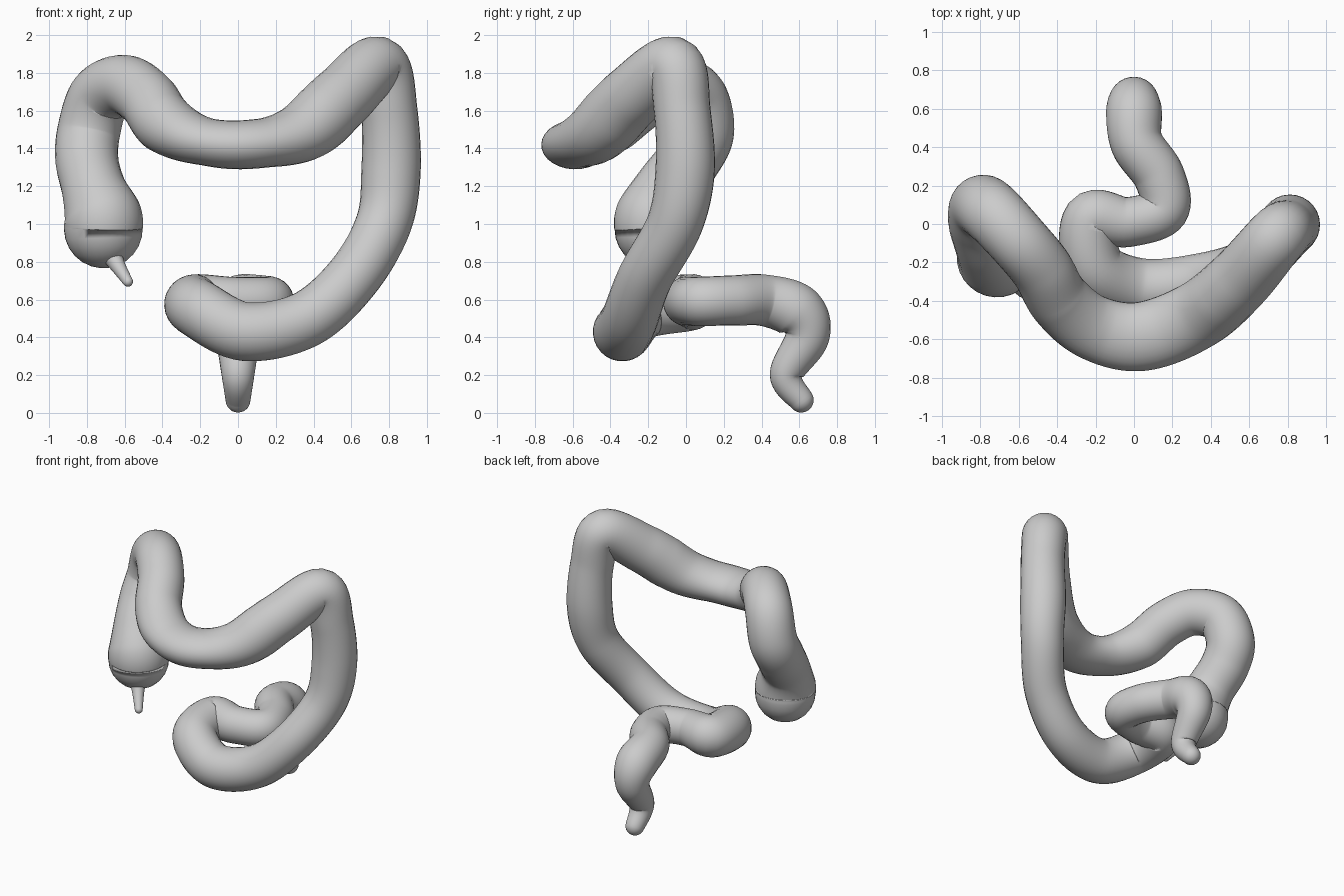
import bpy, bmesh, math
from mathutils import Vector

if "Cube" in bpy.data.objects:
    bpy.data.objects.remove(bpy.data.objects["Cube"])

SIDES, STEPS = 28, 10


def spline(pts):
    """Catmull-Rom through tuples of x, y, z, radius"""
    P = [pts[0]] + list(pts) + [pts[-1]]
    out = []
    for i in range(1, len(P) - 2):
        for s in range(STEPS):
            t = s / STEPS
            out.append([0.5 * (2 * b + (c - a) * t + (2 * a - 5 * b + 4 * c - d) * t * t
                               + (3 * b - a - 3 * c + d) * t ** 3)
                        for a, b, c, d in zip(*P[i - 1:i + 3])])
    return out + [list(pts[-1])]


def cap(end, direction):
    """Rounded end: shrinking rings pushed along direction"""
    rings = []
    for k in range(1, 7):
        a = math.radians(14 * k)
        p = Vector(end[:3]) + direction * end[3] * math.sin(a)
        rings.append([*p, end[3] * math.cos(a)])
    return rings


def tube(name, pts):
    path = spline(pts)
    pos = [Vector(p[:3]) for p in path]
    path = (cap(path[0], (pos[0] - pos[1]).normalized())[::-1] + path
            + cap(path[-1], (pos[-1] - pos[-2]).normalized()))
    pos = [Vector(p[:3]) for p in path]
    bm = bmesh.new()
    rings, u = [], Vector((0.3, 1, 0.1))
    for i, p in enumerate(pos):
        t = (pos[min(i + 1, len(pos) - 1)] - pos[max(i - 1, 0)]).normalized()
        u = (u - t * u.dot(t)).normalized()
        v = t.cross(u)
        # the sagging front part is flattened vertically
        squash = 1 - 0.28 * min(1, max(0, (-0.39 - p.y) / 0.17))
        ring = []
        for k in range(SIDES):
            a = math.tau * k / SIDES
            off = (u * math.cos(a) + v * math.sin(a)) * path[i][3]
            off.z *= squash
            ring.append(bm.verts.new(p + off))
        rings.append(ring)
    for A, B in zip(rings, rings[1:]):
        for k in range(SIDES):
            n = (k + 1) % SIDES
            bm.faces.new((A[k], A[n], B[n], B[k]))
    bm.faces.new(rings[0][::-1])
    bm.faces.new(rings[-1])
    bmesh.ops.recalc_face_normals(bm, faces=bm.faces)
    me = bpy.data.meshes.new(name)
    bm.to_mesh(me)
    bm.free()
    for f in me.polygons:
        f.use_smooth = True
    ob = bpy.data.objects.new(name, me)
    bpy.context.collection.objects.link(ob)


# Whole large bowel, from the pouch at the start to the lower end
tube("large_intestine", [
    # pouch and ascending part
    (-.713, -.17, .975, .209), (-.718, -.165, 1.045, .207), (-.765, -.1, 1.19, .17),
    (-.80, .015, 1.34, .167), (-.79, .088, 1.49, .167),
    # first bend
    (-.73, .05, 1.675, .164), (-.6, -.09, 1.735, .16), (-.48, -.235, 1.66, .16),
    # transverse part
    (-.385, -.4, 1.53, .162), (-.21, -.54, 1.445, .17), (.04, -.585, 1.42, .18),
    (.33, -.475, 1.48, .178), (.55, -.29, 1.67, .17),
    # second bend and descending part
    (.74, -.07, 1.835, .158), (.8, -.02, 1.6, .15), (.81, -.005, 1.28, .157),
    (.77, -.06, 1.0, .148), (.61, -.215, .72, .145), (.36, -.3, .495, .15),
    (.04, -.335, .43, .156),
    # looping part
    (-.2, -.23, .545, .155), (-.22, .02, .585, .15), (-.03, .01, .59, .13),
    (.155, .075, .59, .13), (.13, .25, .595, .133), (.015, .42, .595, .137),
    # lower end
    (0, .59, .535, .145), (0, .64, .4, .118), (0, .53, .2, .087), (0, .61, .068, .066),
])

# Small worm-like tail under the pouch
tube("appendix", [(-.67, -.24, .84, .06), (-.64, -.28, .785, .042), (-.583, -.355, .695, .027)])
